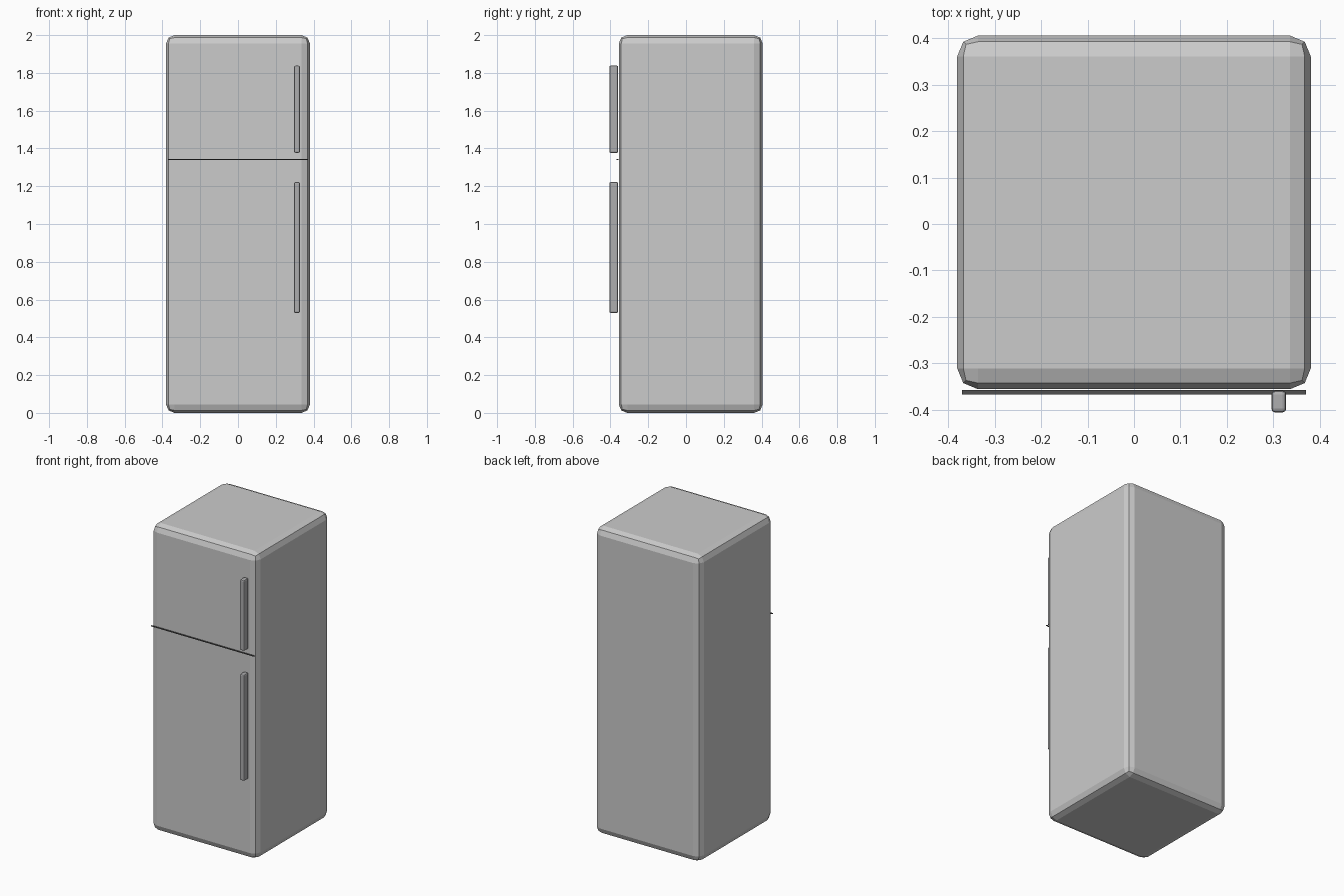
import bpy

if "Cube" in bpy.data.objects:
    bpy.data.objects.remove(bpy.data.objects["Cube"])


def box(name, x, y, z, bevel=0.0):
    """Box from (min, max) ranges, with optional two-step rounded edges."""
    bpy.ops.mesh.primitive_cube_add(
        size=1, location=[(a + b) / 2 for a, b in (x, y, z)])
    obj = bpy.context.object
    obj.name = name
    obj.scale = [b - a for a, b in (x, y, z)]
    bpy.ops.object.transform_apply(location=False, rotation=False, scale=True)
    if bevel:
        mod = obj.modifiers.new("rounded_edges", 'BEVEL')
        mod.width = bevel
        mod.segments = 2
    return obj


# Cabinet
box("fridge_body", (-0.381, 0.381), (-0.356, 0.406), (0, 2), 0.045)

# Thin dark line between freezer and fridge doors
seam = box("door_seam", (-0.371, 0.371), (-0.367, -0.358), (1.339, 1.343))
dark = bpy.data.materials.new("dark_seam")
dark.diffuse_color = (0.08, 0.08, 0.08, 1)
dark.use_nodes = True
dark.node_tree.nodes["Principled BSDF"].inputs["Base Color"].default_value = dark.diffuse_color
seam.data.materials.append(dark)

# Door handles
steel = bpy.data.materials.new("handle_grey")
steel.diffuse_color = (0.42, 0.42, 0.43, 1)
steel.use_nodes = True
steel.node_tree.nodes["Principled BSDF"].inputs["Base Color"].default_value = steel.diffuse_color
for name, z in (("freezer_handle", (1.377, 1.838)),
                ("fridge_handle", (0.529, 1.222))):
    handle = box(name, (0.296, 0.328), (-0.406, -0.359), z, 0.008)
    handle.data.materials.append(steel)
